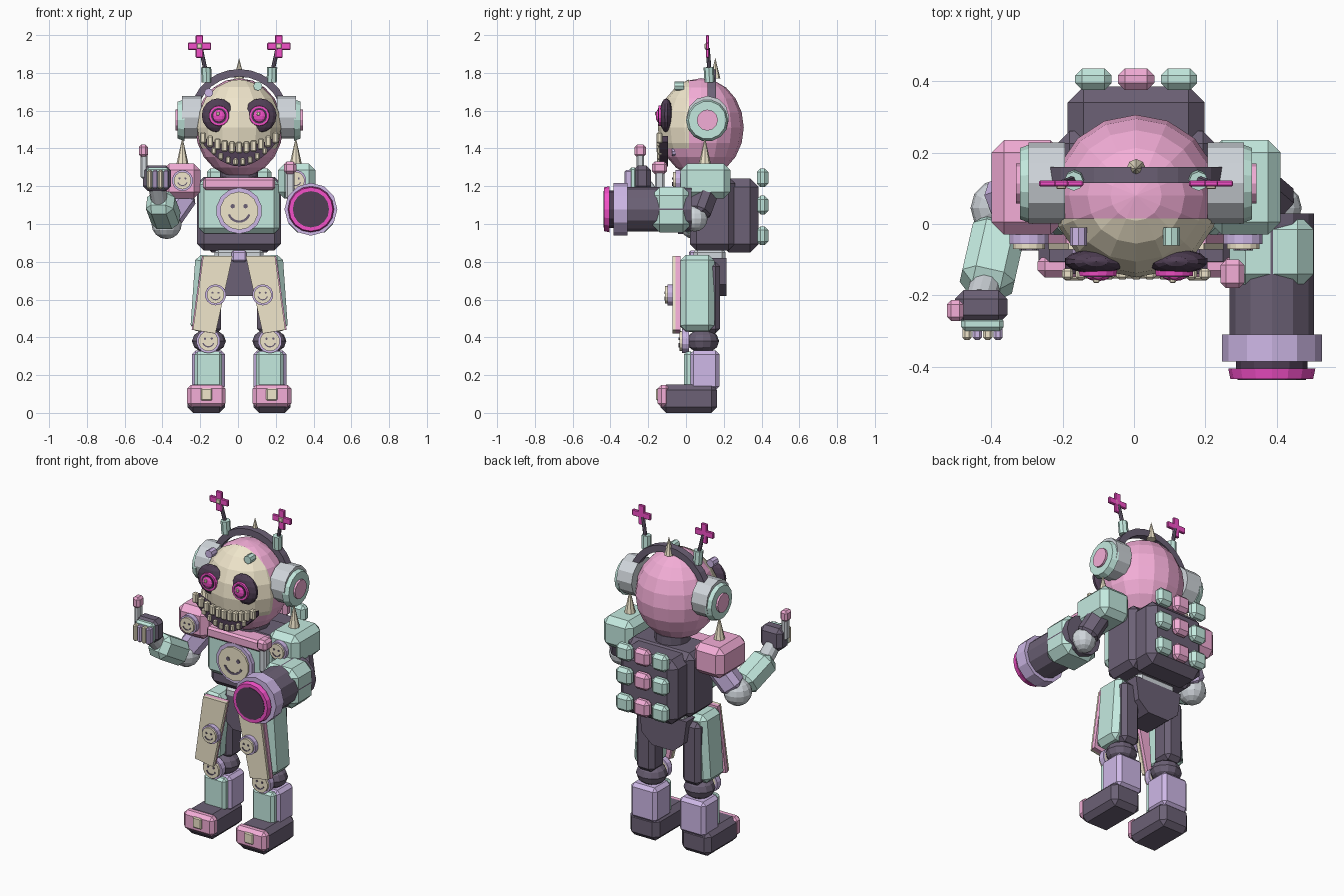
import bpy, bmesh, math
from mathutils import Vector, Matrix

if "Cube" in bpy.data.objects:
    bpy.data.objects.remove(bpy.data.objects["Cube"])

COL = dict(pink=(0.9, 0.42, 0.68), teal=(0.55, 0.82, 0.74), purple=(0.62, 0.48, 0.8),
           cream=(0.87, 0.79, 0.6), dark=(0.15, 0.12, 0.18), magenta=(0.9, 0.08, 0.58),
           hole=(0.08, 0.05, 0.09), grey=(0.63, 0.67, 0.71))
MATS = {}
for k, c in COL.items():
    MATS[k] = bpy.data.materials.new(k)
    MATS[k].diffuse_color = (*c, 1)
CX = 0.006  # body centre line


def finish(name, bm, col):
    bmesh.ops.recalc_face_normals(bm, faces=bm.faces)
    me = bpy.data.meshes.new(name)
    bm.to_mesh(me)
    bm.free()
    me.materials.append(MATS[col])
    ob = bpy.data.objects.new(name, me)
    bpy.context.collection.objects.link(ob)
    return ob


def box(name, col, x, y, z, bev=0.02, rot=None):
    """Chamfered box from (min, max) ranges, optionally rotated about its centre."""
    bm = bmesh.new()
    bmesh.ops.create_cube(bm, size=1)
    size = Vector((abs(x[1] - x[0]), y[1] - y[0], z[1] - z[0]))
    bmesh.ops.scale(bm, vec=size, verts=bm.verts)
    if bev:
        bmesh.ops.bevel(bm, geom=bm.edges[:], offset=min(bev, min(size) * 0.4), segments=1, affect='EDGES')
    m = Matrix.Translation((sum(x) / 2, sum(y) / 2, sum(z) / 2))
    bmesh.ops.transform(bm, matrix=m @ rot if rot else m, verts=bm.verts)
    return finish(name, bm, col)


def rod(name, col, a, b, r1, r2=None, n=12):
    """Cylinder or cone between two points."""
    a, b = Vector(a), Vector(b)
    bm = bmesh.new()
    bmesh.ops.create_cone(bm, cap_ends=True, segments=n, radius1=r1, radius2=r1 if r2 is None else r2,
                          depth=(b - a).length)
    q = Vector((0, 0, 1)).rotation_difference((b - a).normalized()).to_matrix().to_4x4()
    bmesh.ops.transform(bm, matrix=Matrix.Translation((a + b) / 2) @ q, verts=bm.verts)
    return finish(name, bm, col)


def beam(name, col, a, b, w, h, bev=0.03):
    """Chamfered box running between two points."""
    a, b = Vector(a), Vector(b)
    q = (b - a).to_track_quat('Z', 'Y').to_matrix().to_4x4()
    c, L = (a + b) / 2, (b - a).length
    return box(name, col, (c.x - w / 2, c.x + w / 2), (c.y - h / 2, c.y + h / 2),
               (c.z - L / 2, c.z + L / 2), bev, q)


def prism(name, col, pts, y0, y1):
    """Extrude an x-z outline from y0 to y1."""
    bm = bmesh.new()
    f = bm.faces.new([bm.verts.new((x, y0, z)) for x, z in pts])
    ext = bmesh.ops.extrude_face_region(bm, geom=[f])
    bmesh.ops.translate(bm, vec=(0, y1 - y0, 0), verts=[v for v in ext['geom'] if isinstance(v, bmesh.types.BMVert)])
    return finish(name, bm, col)


def ball(name, col, c, r, u=16, v=10, cuts=()):
    bm = bmesh.new()
    bmesh.ops.create_uvsphere(bm, u_segments=u, v_segments=v, radius=1)
    bmesh.ops.transform(bm, matrix=Matrix.Translation(c) @ Matrix.Diagonal((*r, 1)), verts=bm.verts)
    for co, no in cuts:
        bmesh.ops.bisect_plane(bm, geom=bm.verts[:] + bm.edges[:] + bm.faces[:], plane_co=co, plane_no=no, clear_outer=True)
    return finish(name, bm, col)


def badge(name, x, y, z, r, d=0.035):
    """Round smiling badge whose back is at y."""
    rod(name + "_rim", "purple", (x, y, z), (x, y - d * 0.7, z), r, n=14)
    rod(name + "_face", "cream", (x, y, z), (x, y - d, z), r * 0.83, n=14)
    for s in (-1, 1):
        rod(name + "_eye", "dark", (x + s * r * 0.28, y, z + r * 0.2), (x + s * r * 0.28, y - d - 0.004, z + r * 0.2), r * 0.1, n=8)
    t = [math.radians(200 + 14 * i) for i in range(11)]
    pts = [(x + r * k * math.cos(a), z + r * k * math.sin(a)) for k, q in ((0.52, t), (0.42, t[::-1])) for a in q]
    prism(name + "_smile", "dark", pts, y, y - d - 0.004)


# head and face mask
HC, HR = Vector((CX, 0.08, 1.51)), Vector((0.232, 0.226, 0.262))
ball("head", "pink", HC, HR)
ball("face_mask", "cream", HC, HR * 1.015, cuts=(((0, 0.015, 0), (0, 1, 0)), ((0, 0, 1.40), (0, 0, -1))))
rod("neck", "dark", (CX, 0.12, 1.2), (CX, 0.12, 1.3), 0.1)

# mouth plate and two rows of teeth
top = lambda u: 1.41 + 0.055 * u * u
low = lambda u: 1.305 + 0.13 * u * u
us = [i / 6 for i in range(-6, 7)]
prism("mouth", "hole", [(CX + 0.2 * u, top(u)) for u in us] + [(CX + 0.2 * u, low(u)) for u in us[::-1]], -0.095, -0.14)
for i in range(11):
    u = (i - 5) / 5.2
    x = CX + 0.2 * u
    box("upper_tooth", "cream", (x - 0.016, x + 0.016), (-0.155, -0.125), (top(u) - 0.035, top(u) + 0.025), 0.007)
for i in range(8):
    u = (i - 3.5) / 5.2
    x = CX + 0.2 * u
    box("lower_tooth", "cream", (x - 0.012, x + 0.012), (-0.153, -0.125), (low(u) + 0.005, low(u) + 0.042), 0.006)

# face freckles
for x, z, y, c in ((0.105, 1.73, -0.06, "teal"), (-0.155, 1.695, -0.06, "purple"), (0.125, 1.385, -0.075, "purple")):
    rod("freckle", c, (x, y + 0.05, z), (x, y, z), 0.024, n=8).scale.z = 1

for s in (-1, 1):
    X = lambda v: CX + s * v
    # eyes
    ball("eye_socket", "hole", (X(0.112), -0.105, 1.575), (0.088, 0.035, 0.09), 14, 8)
    rod("eye_ring", "magenta", (X(0.107), -0.1, 1.573), (X(0.107), -0.145, 1.573), 0.058, 0.053, 14)
    rod("eye_gap", "hole", (X(0.107), -0.1, 1.573), (X(0.107), -0.148, 1.573), 0.042, n=14)
    ball("eye_pupil", "magenta", (X(0.107), -0.145, 1.573), (0.035, 0.015, 0.035), 12, 6)
    box("eye_glint", "cream", (X(0.107) - 0.014, X(0.107) + 0.004), (-0.165, -0.15), (1.575, 1.593), 0.003)
    # headphones
    rod("ear_cup", "grey", (X(0.2), 0.115, 1.565), (X(0.302), 0.115, 1.565), 0.113)
    rod("ear_ring", "teal", (X(0.29), 0.113, 1.55), (X(0.325), 0.113, 1.55), 0.113, 0.1, 14)
    rod("ear_button", "pink", (X(0.3), 0.113, 1.55), (X(0.337), 0.113, 1.55), 0.056, n=12)
    # antennas with crosses
    rod("antenna_base", "teal", (X(0.172), 0.125, 1.75), (X(0.175), 0.12, 1.83), 0.027, n=8)
    rod("antenna_rod", "dark", (X(0.175), 0.125, 1.8), (X(0.203), 0.115, 1.93), 0.011, n=8)
    px = X(0.21)
    box("antenna_cross", "magenta", (px - 0.062, px + 0.062), (0.105, 0.122), (1.922, 1.96), 0.004)
    box("antenna_cross", "magenta", (px - 0.02, px + 0.02), (0.105, 0.122), (1.88, 2.0), 0.004)
    box("antenna_cross_centre", "cream", (px - 0.014, px + 0.014), (0.098, 0.122), (1.928, 1.955), 0.003)
    # shoulders with spikes
    col = "pink" if s < 0 else "teal"
    box("shoulder", col, (X(0.205), X(0.405)), (-0.03, 0.235), (1.135, 1.32), 0.035)
    rod("shoulder_spike", "cream", (X(0.3), 0.1, 1.3), (X(0.3), 0.1, 1.46), 0.036, 0, 8)
    badge("shoulder_badge", X(0.3), -0.025, 1.23, 0.056, 0.045)
    # legs
    box("thigh", "dark", (X(0.095), X(0.215)), (0.05, 0.18), (0.42, 0.8), 0.025)
    box("thigh_armour", "teal", (X(0.115), X(0.245)), (-0.03, 0.15), (0.43, 0.835), 0.03,
        Matrix.Rotation(-s * 0.07, 4, 'Y'))
    outline = [(0.035, 0.83), (0.19, 0.83), (0.245, 0.44), (0.125, 0.42)]
    prism("skirt_back", "pink", [(X(x + 0.006), z) for x, z in outline], -0.03, -0.055)
    prism("skirt_front", "cream", [(X(x), z) for x, z in outline], -0.05, -0.072)
    badge("skirt_badge", X(0.125), -0.07, 0.625, 0.056, 0.04)
    ball("knee", "dark", (X(0.16), 0.09, 0.38), (0.09, 0.085, 0.065), 12, 6)
    badge("knee_badge", X(0.163), 0.015, 0.38, 0.064, 0.05)
    box("shin", "purple", (X(0.075), X(0.25)), (0.02, 0.177), (0.12, 0.33), 0.02)
    box("shin_armour", "teal", (X(0.09), X(0.235)), (-0.01, 0.04), (0.13, 0.325), 0.015)
    box("shoe", "dark", (X(0.075), X(0.273)), (-0.135, 0.165), (0, 0.15), 0.03)
    box("shoe_toe", "pink", (X(0.072), X(0.276)), (-0.15, -0.085), (0.03, 0.148), 0.02)
    box("toe_square", "cream", (X(0.143), X(0.203)), (-0.158, -0.13), (0.065, 0.13), 0.006)

# headband arch and crown spike
arc = [math.radians(10 + 160 * i / 12) for i in range(13)]
arch = [(CX + 0.262 * math.cos(a), 1.565 + 0.255 * math.sin(a)) for a in arc]
arch += [(CX + 0.225 * math.cos(a), 1.565 + 0.215 * math.sin(a)) for a in arc[::-1]]
prism("headband", "dark", arch, 0.115, 0.16)
rod("crown_spike", "cream", (CX, 0.155, 1.77), (CX, 0.155, 1.88), 0.027, 0, 8)

# torso, chest plate and backpack
box("torso", "dark", (CX - 0.222, CX + 0.222), (0.02, 0.26), (0.86, 1.25), 0.035)
box("chest_plate", "teal", (CX - 0.215, CX + 0.215), (-0.02, 0.12), (0.95, 1.24), 0.03)
box("chest_bar", "pink", (CX - 0.19, CX + 0.19), (-0.045, 0.1), (1.18, 1.245), 0.012)
badge("chest_badge", CX, -0.015, 1.07, 0.122, 0.04)
box("backpack", "dark", (CX - 0.192, CX + 0.192), (0.18, 0.385), (0.85, 1.24), 0.045)
for i, x in enumerate((-0.12, 0, 0.12)):
    for z in (0.938, 1.1, 1.245):
        box("backpack_pad", "pink" if i == 1 else "teal", (CX + x - 0.051, CX + x + 0.051), (0.375, 0.436), (z - 0.05, z + 0.05), 0.02)

# waist and pelvis
box("waist", "grey", (CX - 0.13, CX + 0.13), (0.04, 0.21), (0.8, 0.87), 0.02)
box("buckle", "purple", (CX - 0.04, CX + 0.04), (0.015, 0.06), (0.8, 0.86), 0.01)
prism("pelvis", "dark", [(CX + x, z) for x, z in ((-0.16, 0.82), (0.16, 0.82), (0.14, 0.68), (0.07, 0.62), (-0.07, 0.62), (-0.14, 0.68))], 0.04, 0.215)

# cannon arm
beam("cannon_upper_arm", "dark", (0.33, 0.12, 1.2), (0.4, 0.06, 1.04), 0.12, 0.12)
ball("cannon_elbow", "grey", (0.4, 0.045, 1.03), (0.07, 0.07, 0.07), 12, 8)
AX, AZ = 0.386, 1.078
rod("cannon_barrel", "dark", (AX, 0.03, AZ), (AX, -0.32, AZ), 0.118)
box("cannon_sleeve", "teal", (0.268, 0.503), (-0.185, 0.03), (0.955, 1.195), 0.045)
rod("cannon_collar", "purple", (AX, -0.31, AZ), (AX, -0.385, AZ), 0.14)
rod("cannon_neck", "hole", (AX, -0.38, AZ), (AX, -0.415, AZ), 0.1)
rod("cannon_muzzle", "magenta", (AX, -0.405, AZ), (AX, -0.434, AZ), 0.122, 0.116, 16)
rod("cannon_hole", "hole", (AX, -0.42, AZ), (AX, -0.4365, AZ), 0.096, n=16)
box("cannon_post", "grey", (0.252, 0.3), (-0.165, -0.115), (1.13, 1.28), 0.01)
box("cannon_post_cap", "pink", (0.243, 0.309), (-0.18, -0.1), (1.265, 1.33), 0.015)

# thumbs-up arm
beam("upper_arm", "purple", (-0.27, 0.1, 1.17), (-0.375, 0.06, 1.02), 0.13, 0.13)
ball("elbow", "grey", (-0.378, 0.045, 1.0), (0.08, 0.08, 0.08), 12, 8)
beam("forearm", "teal", (-0.375, 0.0, 1.015), (-0.418, -0.19, 1.13), 0.15, 0.14, 0.035)
rod("wrist", "grey", (-0.41, -0.15, 1.1), (-0.43, -0.22, 1.2), 0.045)
box("palm", "dark", (-0.502, -0.355), (-0.28, -0.185), (1.175, 1.31), 0.025)
box("knuckle_plate", "teal", (-0.485, -0.365), (-0.3, -0.26), (1.185, 1.3), 0.012)
for i, c in enumerate(("cream", "purple", "cream", "purple")):
    x = -0.468 + i * 0.029
    box("finger", c, (x - 0.013, x + 0.013), (-0.325, -0.27), (1.185, 1.285), 0.007)
box("thumb", "grey", (-0.515, -0.48), (-0.262, -0.222), (1.24, 1.37), 0.008)
box("thumb_tip", "pink", (-0.524, -0.477), (-0.272, -0.213), (1.355, 1.42), 0.012)

for m in bpy.data.materials:
    if m.users and not m.is_grease_pencil:
        m.use_nodes = True
        m.node_tree.nodes["Principled BSDF"].inputs["Base Color"].default_value = m.diffuse_color
